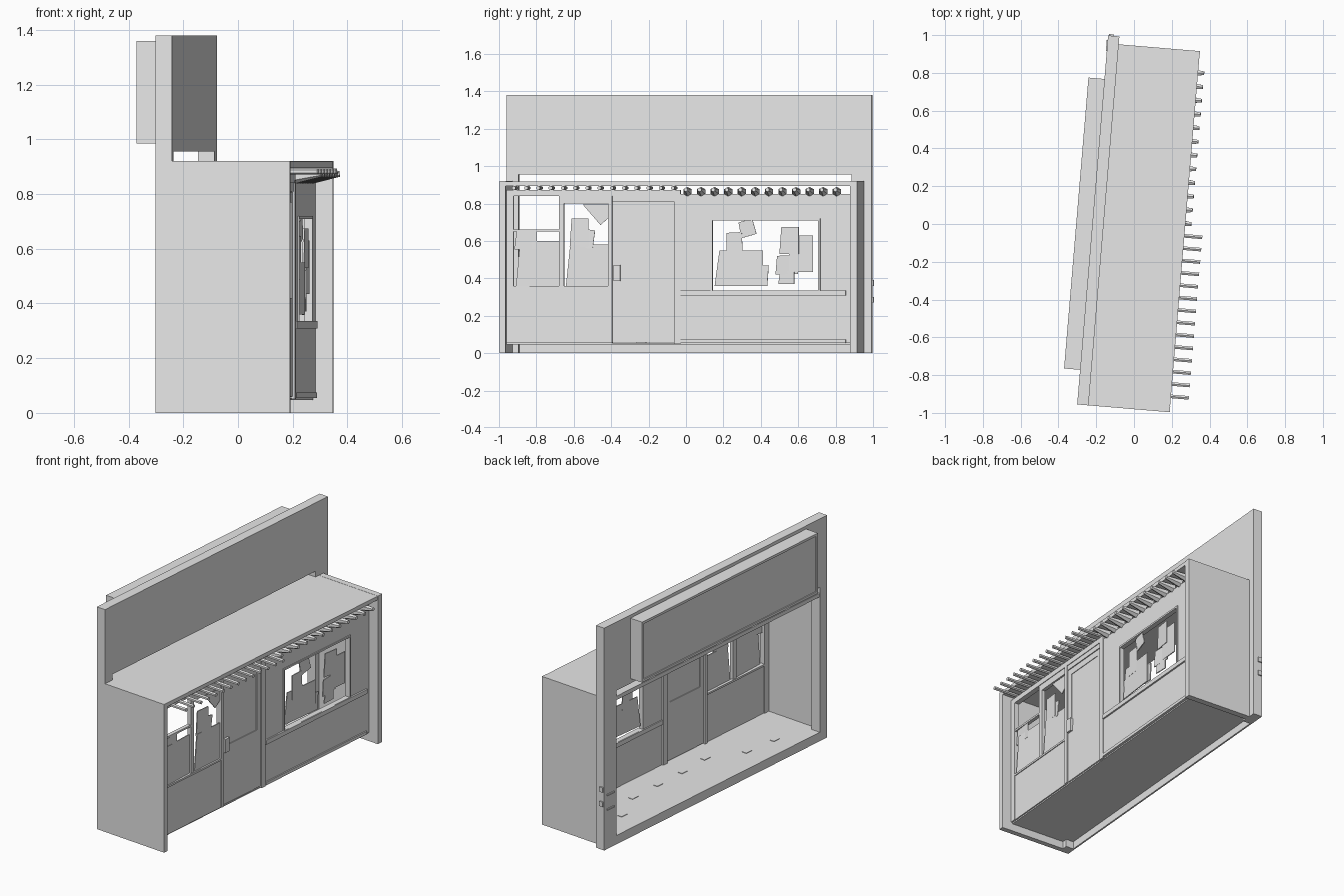
import bpy, bmesh, math, random
from mathutils import Matrix, Vector

cube = bpy.data.objects.get("Cube")
if cube:
    bpy.data.objects.remove(cube, do_unlink=True)

random.seed(4)
TURN = Matrix.Rotation(math.radians(-4.79), 4, 'Z')   # whole building stands slightly turned

grey = bpy.data.materials.new("plain_grey")
grey.use_nodes = True
grey.diffuse_color = (0.8, 0.8, 0.8, 1)
grey.node_tree.nodes["Principled BSDF"].inputs["Base Color"].default_value = (0.8, 0.8, 0.8, 1)


def finish(name, bm, local=Matrix()):
    bmesh.ops.recalc_face_normals(bm, faces=bm.faces)
    mesh = bpy.data.meshes.new(name)
    bm.to_mesh(mesh)
    bm.free()
    mesh.materials.append(grey)
    ob = bpy.data.objects.new(name, mesh)
    ob.matrix_world = TURN @ local
    bpy.context.collection.objects.link(ob)
    return ob


def box(name, u, v, z):
    """Box from (min, max) pairs: u across, v along, z up."""
    bm = bmesh.new()
    size = [b - a for a, b in (u, v, z)]
    mid = [(a + b) / 2 for a, b in (u, v, z)]
    bmesh.ops.create_cube(bm, size=1, matrix=Matrix.Translation(mid) @ Matrix.Diagonal((*size, 1)))
    return finish(name, bm)


def frame(name, u, outer, inner):
    """Rectangular panel with an opening; outer and inner are (v0, v1, z0, z1)."""
    bm = bmesh.new()
    rings = []
    for v0, v1, z0, z1 in (outer, inner):
        rings.append([bm.verts.new((u[0], v, z)) for v, z in ((v0, z0), (v1, z0), (v1, z1), (v0, z1))])
    out, inn = rings
    for i in range(4):
        j = (i + 1) % 4
        bm.faces.new((out[i], out[j], inn[j], inn[i]))
    ext = bmesh.ops.extrude_face_region(bm, geom=bm.faces[:])
    moved = [g for g in ext["geom"] if isinstance(g, bmesh.types.BMVert)]
    bmesh.ops.translate(bm, verts=moved, vec=(u[1] - u[0], 0, 0))
    return finish(name, bm)


def plate(name, points, centre, angle=0, yaw=0):
    """Thin upright plate cut to an outline of (v, z) points."""
    bm = bmesh.new()
    face = bm.faces.new([bm.verts.new((-0.003, v, z)) for v, z in points])
    ext = bmesh.ops.extrude_face_region(bm, geom=[face])
    moved = [g for g in ext["geom"] if isinstance(g, bmesh.types.BMVert)]
    bmesh.ops.translate(bm, verts=moved, vec=(0.006, 0, 0))
    local = (Matrix.Translation((0.2, *centre)) @ Matrix.Rotation(math.radians(angle), 4, 'X')
             @ Matrix.Rotation(math.radians(yaw), 4, 'Z'))
    return finish(name, bm, local)


def rod(name, a, b, r1, r2):
    a, b = Vector(a), Vector(b)
    bm = bmesh.new()
    bmesh.ops.create_cone(bm, cap_ends=True, segments=6, radius1=r1, radius2=r2, depth=(b - a).length)
    turn = (b - a).to_track_quat('Z', 'Y').to_matrix().to_4x4()
    return finish(name, bm, Matrix.Translation((a + b) / 2) @ turn)


# Shell: end walls, roof, raised floor
box("right_end_wall", (-0.16, 0.272), (-0.977, -0.945), (0, 0.92))
box("left_end_wall", (-0.16, 0.272), (0.903, 0.941), (0, 0.92))
box("roof", (-0.219, 0.271), (-0.945, 0.903), (0.895, 0.919))
box("floor", (-0.21, 0.2), (-0.945, 0.903), (0.047, 0.055))
box("floor_curb", (-0.22, -0.21), (-0.912, 0.875), (0, 0.055))

# Billboard frame on the open side
BOARD = (-0.22, -0.16)
box("right_post", BOARD, (-0.977, -0.912), (0, 0.955))
box("left_post", BOARD, (0.875, 0.983), (0, 0.955))
box("billboard", BOARD, (-0.977, 0.983), (0.955, 1.38))
box("sign_panel", (-0.299, -0.22), (-0.785, 0.744), (0.995, 1.35))
frame("sign_rim", (-0.305, -0.22), (-0.793, 0.752, 0.985, 1.36), (-0.778, 0.737, 1.0, 1.345))
for z in (0.27, 0.36):
    box("post_bracket", (-0.215, -0.19), (0.983, 0.991), (z, z + 0.03))
    box("post_bracket", (-0.225, -0.22), (0.9, 0.96), (z - 0.03, z - 0.02))

# Shopfront, left to right as seen from outside
WALL = (0.185, 0.208)
box("bay_panel", WALL, (-0.907, -0.4), (0.055, 0.36))
box("corner_jamb", (0.18, 0.212), (-0.945, -0.907), (0.055, 0.84))
box("bay_rail", WALL, (-0.907, -0.665), (0.65, 0.662))
box("bay_mullion", WALL, (-0.665, -0.637), (0.36, 0.84))
box("bay_top", WALL, (-0.637, -0.4), (0.8, 0.84))
box("bay_sill", (0.18, 0.213), (-0.907, -0.4), (0.348, 0.36))
box("door_jamb", (0.175, 0.213), (-0.4, -0.378), (0.055, 0.84))
box("door", (0.188, 0.2), (-0.378, -0.047), (0.058, 0.81))
frame("door_trim", (0.184, 0.204), (-0.376, -0.049, 0.06, 0.808), (-0.345, -0.08, 0.42, 0.77))
box("door_handle", (0.2, 0.218), (-0.372, -0.335), (0.385, 0.47))
box("door_lintel", WALL, (-0.378, -0.047), (0.81, 0.84))
box("door_post", (0.175, 0.213), (-0.047, -0.012), (0.05, 0.85))
box("header", (0.18, 0.212), (-0.945, -0.012), (0.84, 0.872))
frame("window_wall", WALL, (-0.012, 0.903, 0.055, 0.85), (0.158, 0.728, 0.335, 0.71))
frame("window_trim", (0.183, 0.213), (0.148, 0.738, 0.325, 0.72), (0.159, 0.727, 0.336, 0.709))
box("window_ledge", (0.178, 0.218), (-0.012, 0.875), (0.308, 0.335))
box("baseboard", (0.185, 0.216), (-0.012, 0.875), (0.055, 0.074))

# Broken boards and panes: centre v, centre z, width, height, tilt
shards = [
    (0.3, 0.455, 0.26, 0.19, 0), (0.422, 0.415, 0.07, 0.11, -4), (0.275, 0.565, 0.09, 0.16, 3),
    (0.343, 0.667, 0.085, 0.085, 16), (0.57, 0.602, 0.105, 0.145, 0), (0.63, 0.532, 0.135, 0.195, 0),
    (0.555, 0.472, 0.12, 0.1, 2), (0.555, 0.405, 0.085, 0.07, 0),
    (-0.78, 0.48, 0.23, 0.24, 0), (-0.843, 0.605, 0.122, 0.1, 0),
    (-0.512, 0.47, 0.23, 0.22, 0), (-0.557, 0.645, 0.1, 0.15, 0), (-0.517, 0.612, 0.08, 0.1, -8),
]
for v, z, w, h, tilt in shards:
    w, h = w / 2, h / 2
    plate("broken_pane", ((-w, -h), (w, -h), (w, h), (-w * 0.8, h)), (v, z), tilt, random.uniform(-5, 5))
plate("corner_pane", ((-0.08, 0.05), (0.06, 0.05), (0.06, -0.02), (0.015, -0.06)), (-0.457, 0.745))

# Canopy rods: long level ones, then short tapered rising ones
for i in range(14):
    v = -0.893 + 0.0656 * i
    rod("long_canopy_rod", (0.19, v, 0.883), (0.366, v, 0.883), 0.011, 0.011)
for i in range(12):
    v = 0.025 + 0.0728 * i
    rod("short_canopy_rod", (0.2, v, 0.863), (0.303, v, 0.874), 0.026, 0.011)

# Loose scraps on the floor
for i in range(7):
    v, u = -0.7 + 0.22 * i, random.uniform(-0.12, 0.05)
    box("floor_scrap", (u, u + 0.03), (v, v + 0.05), (0.055, 0.058))
